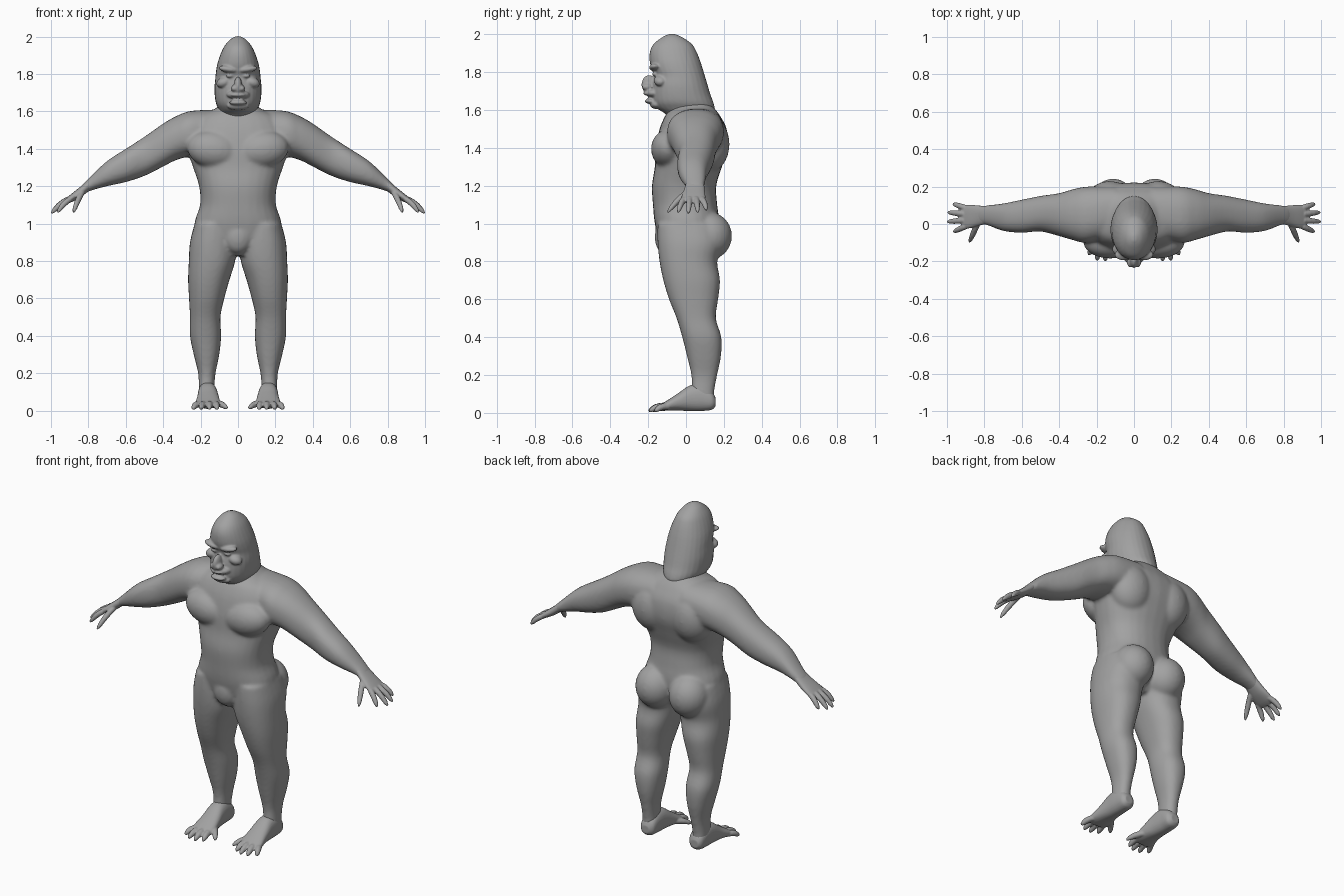
import bpy, bmesh, math
from mathutils import Vector, Matrix

cube = bpy.data.objects.get("Cube")
if cube:
    bpy.data.objects.remove(cube, do_unlink=True)

clay = bpy.data.materials.new("clay_grey")
clay.use_nodes = True
GREY = (0.36, 0.36, 0.36, 1)
clay.diffuse_color = GREY
clay.node_tree.nodes["Principled BSDF"].inputs["Base Color"].default_value = GREY


def catmull(a, b, c, d, t):
    """Smooth interpolation between rows b and c."""
    return [q + 0.5 * t * (r - p + t * (2 * p - 5 * q + 4 * r - s + t * (3 * (q - r) + s - p)))
            for p, q, r, s in zip(a, b, c, d)]


def refine(rows, steps=4):
    padded = [rows[0], *rows, rows[-1]]
    result = [catmull(*padded[i:i + 4], k / steps)
              for i in range(len(rows) - 1) for k in range(steps)]
    return result + [list(rows[-1])]


def skin(bm, rings):
    """Bridge rings of points into a closed tube."""
    loops = [[bm.verts.new(p) for p in ring] for ring in rings]
    n = len(loops[0])
    for low, high in zip(loops, loops[1:]):
        for i in range(n):
            j = (i + 1) % n
            bm.faces.new((low[i], low[j], high[j], high[i]))
    bm.faces.new(loops[0])
    bm.faces.new(loops[-1])


def loft(bm, axis, rows, side=1, sides=28, power=2.3):
    """Rows give a station on the axis, then the bounds on the two other axes."""
    others = [i for i in range(3) if i != axis]
    rings = []
    for station, a0, a1, b0, b1 in refine(rows):
        ring = []
        for k in range(sides):
            angle = math.tau * k / sides
            c, s = math.cos(angle), math.sin(angle)
            p = Vector()
            p[axis] = station
            p[others[0]] = (a0 + a1) / 2 + (a1 - a0) / 2 * math.copysign(abs(c) ** (2 / power), c)
            p[others[1]] = (b0 + b1) / 2 + (b1 - b0) / 2 * math.copysign(abs(s) ** (2 / power), s)
            p.x *= side
            ring.append(p)
        rings.append(ring)
    skin(bm, rings)


def digit(bm, start, end, radius, side, arch=0.008):
    """Tapered finger or toe with a slight arch."""
    a, b = Vector(start), Vector(end)
    turn = (b - a).to_track_quat('Z', 'Y')
    rings = []
    for t, scale in ((0, 1), (.3, 1), (.6, .95), (.85, .75), (1, .35)):
        mid = a.lerp(b, t) + Vector((0, 0, arch * math.sin(math.pi * t)))
        ring = []
        for k in range(10):
            angle = math.tau * k / 10
            p = mid + turn @ Vector((math.cos(angle), math.sin(angle), 0)) * radius * scale
            p.x *= side
            ring.append(p)
        rings.append(ring)
    skin(bm, rings)


def blob(bm, centre, radii, side=1, tilt=0):
    """Ellipsoid muscle or facial mass, tilted about y."""
    x, y, z = centre
    matrix = (Matrix.Translation((x * side, y, z)) @ Matrix.Rotation(tilt * side, 4, 'Y')
              @ Matrix.Diagonal((*radii, 1)))
    bmesh.ops.create_uvsphere(bm, u_segments=24, v_segments=16, radius=1, matrix=matrix)


def finish(bm, name, voxel, rounds):
    """Fuse the masses into one smooth skin."""
    bmesh.ops.recalc_face_normals(bm, faces=bm.faces)
    mesh = bpy.data.meshes.new(name)
    bm.to_mesh(mesh)
    bm.free()
    mesh.materials.append(clay)
    obj = bpy.data.objects.new(name, mesh)
    bpy.context.collection.objects.link(obj)
    for poly in mesh.polygons:
        poly.use_smooth = True
    fuse = obj.modifiers.new("fuse", 'REMESH')
    fuse.mode = 'VOXEL'
    fuse.voxel_size = voxel
    fuse.use_smooth_shade = True
    relax = obj.modifiers.new("relax", 'SMOOTH')
    relax.factor = 0.5
    relax.iterations = rounds


def symmetric(rows):
    return [(z, -w, w, front, back) for z, w, front, back in rows]


# Body: torso, arms and legs
torso = symmetric([
    (.83, .08, -.11, .10), (.9, .2, -.14, .15), (1, .232, -.165, .175),
    (1.1, .203, -.175, .165), (1.2, .208, -.18, .16), (1.3, .24, -.165, .19),
    (1.4, .27, -.16, .22), (1.5, .27, -.14, .215), (1.57, .22, -.11, .18),
    (1.61, .13, -.08, .15), (1.64, .09, -.06, .12)])
leg = [
    (1, .02, .232, -.15, .17), (.9, .008, .257, -.15, .19), (.8, .015, .263, -.14, .165),
    (.7, .045, .267, -.12, .18), (.6, .073, .262, -.09, .17), (.5, .094, .257, -.05, .158),
    (.4, .09, .257, -.02, .187), (.3, .1, .237, .005, .185), (.2, .12, .213, .028, .165),
    (.12, .127, .21, .03, .15), (.07, .127, .21, .03, .15)]
arm = [
    (.1, -.06, .2, 1.38, 1.61), (.25, -.1, .2, 1.36, 1.603), (.33, -.085, .185, 1.34, 1.575),
    (.4, -.065, .165, 1.305, 1.535), (.5, -.04, .15, 1.255, 1.465), (.6, -.047, .13, 1.222, 1.4),
    (.7, -.037, .11, 1.2, 1.335), (.79, -.005, .1, 1.175, 1.25), (.84, 0, .092, 1.15, 1.2)]

bm = bmesh.new()
loft(bm, 2, torso)
blob(bm, (0, -.115, .93), (.075, .05, .09))                       # groin
for s in (1, -1):
    loft(bm, 2, leg, s)
    loft(bm, 0, arm, s)
    blob(bm, (.128, -.095, 1.395), (.145, .09, .1), s, -.15)      # chest muscle
    blob(bm, (.112, .125, .935), (.115, .118, .125), s)           # buttock
    blob(bm, (.13, .12, 1.42), (.13, .11, .15), s)                # shoulder blade
finish(bm, "body", .01, 8)

# Head with face
skull = symmetric([
    (1.54, .08, -.08, .09), (1.58, .088, -.11, .135), (1.61, .102, -.155, .15),
    (1.64, .117, -.175, .145), (1.68, .124, -.18, .13), (1.73, .126, -.178, .115),
    (1.78, .121, -.17, .1), (1.82, .117, -.183, .088), (1.86, .109, -.192, .075),
    (1.91, .092, -.19, .055), (1.95, .072, -.17, .03), (1.985, .042, -.125, -.02),
    (2.002, .01, -.09, -.06)])
bm = bmesh.new()
loft(bm, 2, skull, power=2.1)
blob(bm, (0, -.195, 1.735), (.022, .04, .05))                     # nose
blob(bm, (0, -.17, 1.69), (.062, .045, .025))                     # upper muzzle
blob(bm, (0, -.198, 1.688), (.042, .028, .012))                   # upper lip
blob(bm, (0, -.188, 1.647), (.048, .03, .014))                    # lower lip
blob(bm, (0, -.155, 1.63), (.06, .035, .025))                     # chin
for s in (1, -1):
    blob(bm, (.05, -.165, 1.825), (.055, .03, .018), s, -.15)     # brow
    blob(bm, (.075, -.135, 1.755), (.042, .035, .028), s, .3)     # cheekbone
    blob(bm, (.02, -.205, 1.722), (.018, .028, .017), s)          # nostril
    blob(bm, (.045, -.165, 1.79), (.02, .014, .01), s)            # eye
finish(bm, "head", .006, 3)

# Hands and feet
palm = [
    (.79, 0, .095, 1.18, 1.245), (.84, -.012, .1, 1.142, 1.2),
    (.89, -.025, .103, 1.115, 1.16), (.92, -.02, .098, 1.105, 1.135)]
fingers = [
    ((.9, -.012, 1.13), (.965, -.042, 1.06)), ((.905, .02, 1.132), (.998, .012, 1.055)),
    ((.905, .054, 1.132), (.996, .062, 1.06)), ((.9, .086, 1.13), (.968, .108, 1.072)),
    ((.835, .005, 1.165), (.88, -.097, 1.06))]
sole = [
    (.156, .14, .19, .035, .08), (.135, .118, .207, .016, .115), (.08, .113, .213, .01, .15),
    (.02, .108, .215, .01, .145), (-.04, .1, .22, .012, .105), (-.09, .095, .228, .012, .072),
    (-.125, .1, .23, .014, .05)]
toes = [
    ((.12, -.1, .036), (.112, -.178, .01)), ((.153, -.11, .038), (.153, -.198, .01)),
    ((.186, -.11, .036), (.198, -.194, .01)), ((.212, -.1, .034), (.242, -.165, .01)),
    ((.125, -.045, .04), (.058, -.135, .014))]
for s, label in ((1, "left"), (-1, "right")):
    for name, axis, rows, tips, radius in (("hand", 0, palm, fingers, .016),
                                           ("foot", 1, sole, toes, .018)):
        bm = bmesh.new()
        loft(bm, axis, rows, s)
        for start, end in tips:
            digit(bm, start, end, radius, s)
        finish(bm, f"{label}_{name}", .005, 2)
